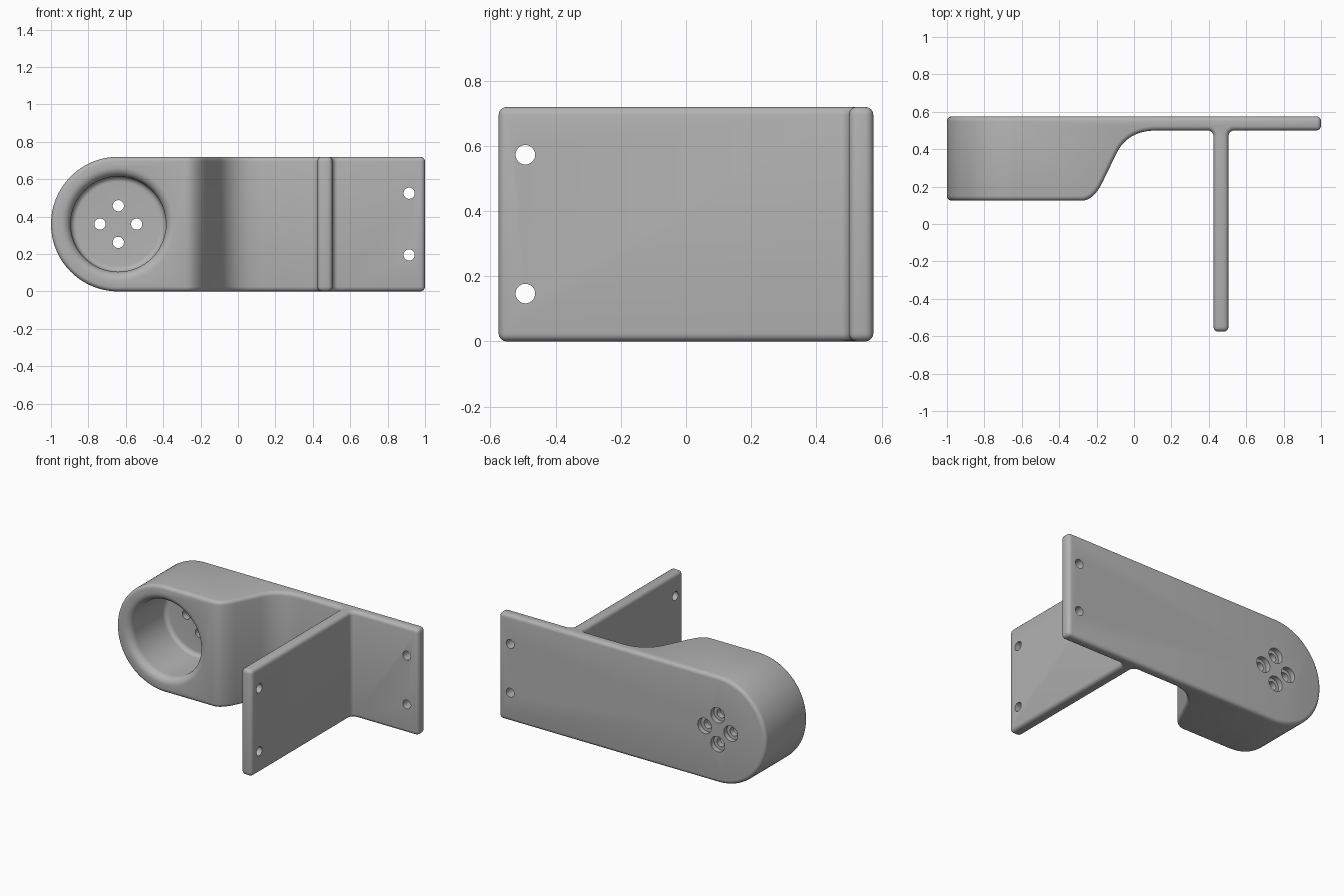
import bpy, bmesh
from math import sin, cos, pi, radians
from mathutils import Vector, Matrix

if "Cube" in bpy.data.objects:
    bpy.data.objects.remove(bpy.data.objects["Cube"])

H = 0.72             # overall height
BACK, WEB = 0.575, 0.5   # back face and inner face of the plate
FRONT = 0.125        # front face of the cup
CUP = Vector((-0.64, 0, H / 2))

grey = bpy.data.materials.new("plain grey")
grey.use_nodes = True
colour = (0.45, 0.45, 0.45, 1)
grey.diffuse_color = colour
grey.node_tree.nodes["Principled BSDF"].inputs["Base Color"].default_value = colour


def make_object(name, bm, helper=False):
    bmesh.ops.recalc_face_normals(bm, faces=bm.faces)
    mesh = bpy.data.meshes.new(name)
    bm.to_mesh(mesh)
    bm.free()
    mesh.materials.append(grey)
    ob = bpy.data.objects.new(name, mesh)
    bpy.context.collection.objects.link(ob)
    ob.hide_render = helper
    return ob


def prism(name, points, direction, helper=False):
    bm = bmesh.new()
    face = bm.faces.new([bm.verts.new(p) for p in points])
    ext = bmesh.ops.extrude_face_region(bm, geom=[face])
    verts = [v for v in ext["geom"] if isinstance(v, bmesh.types.BMVert)]
    bmesh.ops.translate(bm, verts=verts, vec=direction)
    return make_object(name, bm, helper)


def lathe(name, profile, centre, axis="Y", steps=32):
    """Solid of revolution; profile holds (radius, position along the axis)."""
    bm = bmesh.new()
    verts = [bm.verts.new((r, y, 0)) for r, y in profile]
    edges = [bm.edges.new(pair) for pair in zip(verts, verts[1:])]
    bmesh.ops.spin(bm, geom=verts + edges, cent=(0, 0, 0), axis=(0, 1, 0),
                   angle=2 * pi, steps=steps)
    bmesh.ops.remove_doubles(bm, verts=bm.verts, dist=1e-5)
    if axis == "X":
        bmesh.ops.rotate(bm, verts=bm.verts, matrix=Matrix.Rotation(radians(-90), 3, "Z"))
    bmesh.ops.translate(bm, verts=bm.verts, vec=centre)
    return make_object(name, bm, True)


def bend(a, b, c, n=12):
    """Smooth corner from a to c, steered by b."""
    a, b, c = Vector(a), Vector(b), Vector(c)
    return [tuple(a * (1 - t) ** 2 + b * 2 * t * (1 - t) + c * t * t)
            for t in (i / n for i in range(n + 1))]


def arc(cx, cy, r, start, end, n=8):
    return [(cx + r * cos(radians(start + (end - start) * i / n)),
             cy + r * sin(radians(start + (end - start) * i / n))) for i in range(n + 1)]


# Plan of the bracket: cup block, flowing step, plate and rib
f, left, right, tip = 0.03, 0.425, 0.505, -0.575
plan = [(-1.1, BACK), (-1.1, FRONT)]
plan += bend((-0.28, FRONT), (-0.215, FRONT), (-0.165, 0.23))
plan += bend((-0.095, 0.375), (-0.035, WEB), (0.12, WEB))
plan += arc(left - f, WEB - f, f, 90, 0) + [(left, tip), (right, tip)]
plan += arc(right + f, WEB - f, f, 180, 90) + [(1, WEB), (1, BACK)]
bracket = prism("bracket", [(x, y, -0.1) for x, y in plan], (0, 0, H + 0.2))

# Elevation with the round end
elevation = [(1.2, 0), (1.2, H)] + arc(CUP.x, H / 2, H / 2, 90, 270, 48)
outline = prism("outline_helper", [(x, -1, z) for x, z in elevation], (0, 2, 0), True)

# Cup bore with a flared lip and a rounded floor
lip, bore, floor = 0.05, 0.255, 0.03
cup_profile = [(0, FRONT - 0.1), (bore + lip, FRONT - 0.1)]
cup_profile += arc(bore + lip, FRONT + lip, lip, -90, -180)
cup_profile += arc(bore - floor, WEB - floor, floor, 0, 90) + [(0, WEB)]
cutters = [lathe("cup_bore_cutter", cup_profile, (CUP.x, 0, CUP.z), steps=64)]

# Four stepped screw holes through the cup floor
step = [(0, 0.4), (0.03, 0.4), (0.03, 0.54), (0.052, 0.54), (0.052, 0.7), (0, 0.7)]
for i in range(4):
    a = i * pi / 2
    cutters.append(lathe("screw_hole_cutter", step,
                         CUP + Vector((cos(a), 0, sin(a))) * 0.098))

# Mounting holes in the plate and in the rib
pin = [(0, -0.2), (0.03, -0.2), (0.03, 0.2), (0, 0.2)]
for side in (-1, 1):
    cutters.append(lathe("plate_hole_cutter", pin, (0.915, BACK, H / 2 + side * 0.165)))
    cutters.append(lathe("rib_hole_cutter", pin, (0.465, -0.493, H / 2 + side * 0.213), "X"))


def boolean(ob, cutter, operation):
    mod = ob.modifiers.new(cutter.name, "BOOLEAN")
    mod.object, mod.operation, mod.solver = cutter, operation, "EXACT"


boolean(bracket, outline, "INTERSECT")
bevel = bracket.modifiers.new("rounded edges", "BEVEL")
bevel.width, bevel.segments = 0.025, 4
bevel.limit_method, bevel.angle_limit = "ANGLE", radians(40)
bevel.use_clamp_overlap = False
for c in cutters:
    boolean(bracket, c, "DIFFERENCE")

# Bake the modifiers, remove the helpers and shade
graph = bpy.context.evaluated_depsgraph_get()
baked = bpy.data.meshes.new_from_object(bracket.evaluated_get(graph))
bracket.modifiers.clear()
bracket.data = baked
baked.materials.clear()
baked.materials.append(grey)
for c in cutters + [outline]:
    bpy.data.objects.remove(c)
bpy.ops.object.select_all(action="DESELECT")
bracket.select_set(True)
bpy.context.view_layer.objects.active = bracket
bpy.ops.object.shade_smooth_by_angle(angle=radians(30))
